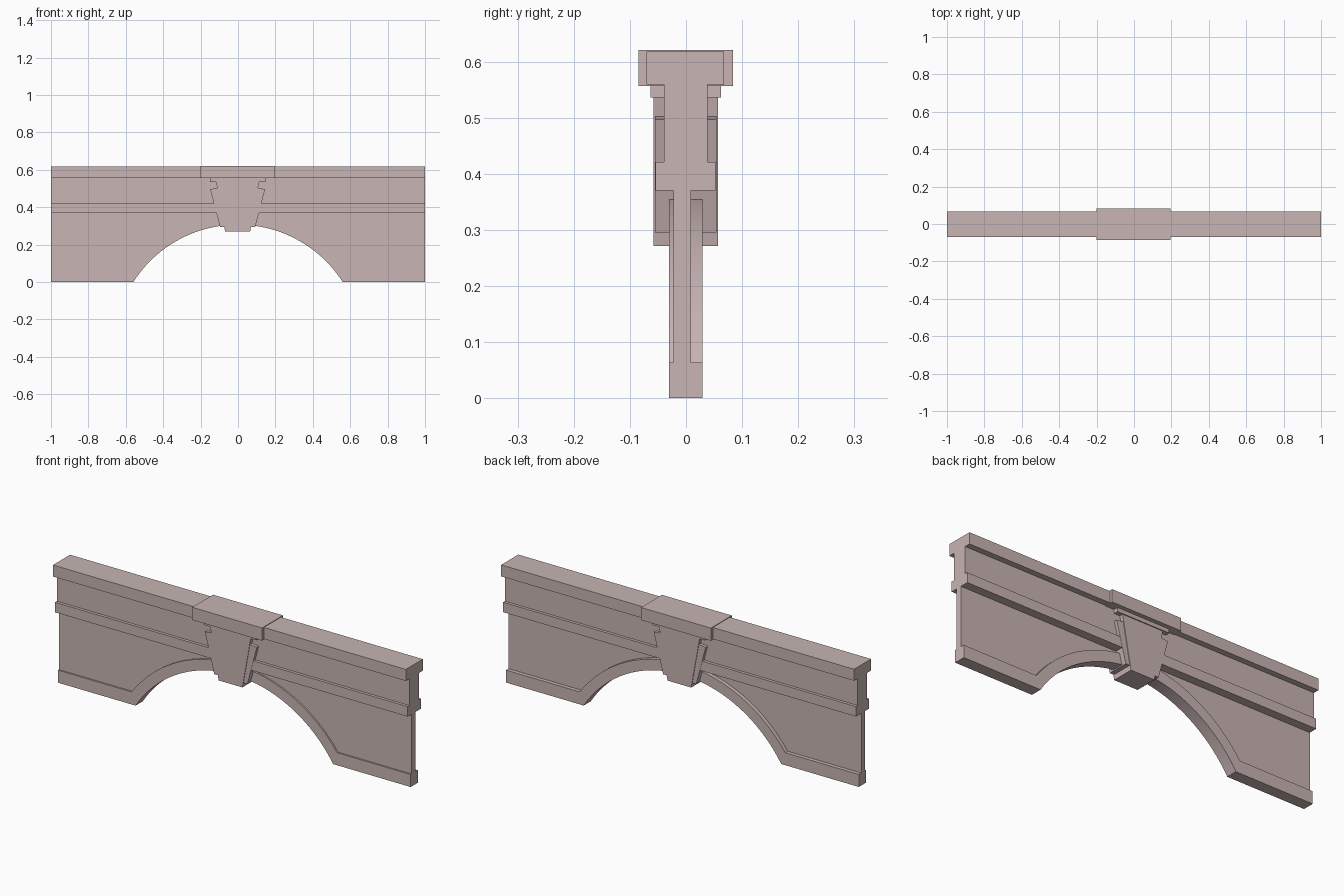
import bpy, bmesh, math

cube = bpy.data.objects.get("Cube")
if cube:
    bpy.data.objects.remove(cube, do_unlink=True)

stone = bpy.data.materials.new("pale_pink_stone")
stone.use_nodes = True
COLOUR = (0.58, 0.46, 0.455, 1)
stone.diffuse_color = COLOUR
stone.node_tree.nodes["Principled BSDF"].inputs["Base Color"].default_value = COLOUR


def extrude(name, profile, y0, y1, smooth=False):
    """Extrude an x-z outline between two depths."""
    bm = bmesh.new()
    face = bm.faces.new([bm.verts.new((x, y0, z)) for x, z in profile])
    geom = bmesh.ops.extrude_face_region(bm, geom=[face])["geom"]
    moved = [g for g in geom if isinstance(g, bmesh.types.BMVert)]
    bmesh.ops.translate(bm, verts=moved, vec=(0, y1 - y0, 0))
    bmesh.ops.recalc_face_normals(bm, faces=bm.faces)
    mesh = bpy.data.meshes.new(name)
    bm.to_mesh(mesh)
    bm.free()
    mesh.materials.append(stone)
    ob = bpy.data.objects.new(name, mesh)
    bpy.context.collection.objects.link(ob)
    if smooth:
        bpy.ops.object.select_all(action='DESELECT')
        ob.select_set(True)
        bpy.context.view_layer.objects.active = ob
        bpy.ops.object.shade_smooth_by_angle(angle=math.radians(25))
    return ob


def mirrored(right, cx=0):
    """Close an outline from its right half, listed bottom to top."""
    return [(cx + x, z) for x, z in right] + [(cx - x, z) for x, z in reversed(right)]


def block(name, half, z0, z1, y0, y1, cx=0):
    return extrude(name, mirrored([(half, z0), (half, z1)], cx), y0, y1)


CENTRE_Z = -0.357


def arc(radius, z_foot, steps=40):
    """Arch curve from the left foot to the right foot."""
    a = math.asin((z_foot - CENTRE_Z) / radius)
    angles = [math.pi - a - (math.pi - 2 * a) * i / steps for i in range(steps + 1)]
    return [(radius * math.cos(t), CENTRE_Z + radius * math.sin(t)) for t in angles]


inner = arc(0.664, 0)
outer = arc(0.719, 0.064)

# Plinth and arch moulding, one continuous band
extrude("arch_moulding",
        [(-1, 0)] + inner + [(1, 0), (1, 0.064)] + outer[::-1] + [(-1, 0.064)],
        -0.03, 0.029, smooth=True)

# Recessed spandrel panel
extrude("spandrel_panel", [(-1, 0.064)] + outer + [(1, 0.064), (1, 0.37), (-1, 0.37)],
        -0.022, 0.009, smooth=True)

# Straight courses above the arch
block("string_course", 1, 0.37, 0.421, -0.054, 0.053)
block("upper_wall", 1, 0.421, 0.559, -0.039, 0.038)
block("coping", 1, 0.559, 0.618, -0.07, 0.068)

# Keystone with side wings, neck moulding and raised cap
KX = -0.002
extrude("keystone", mirrored([(0.067, 0.271), (0.115, 0.536)], KX), -0.058, 0.057)
extrude("keystone_wings",
        mirrored([(0.094, 0.295), (0.147, 0.497), (0.108, 0.502)], KX), -0.055, 0.054)
block("keystone_neck", 0.148, 0.536, 0.556, -0.063, 0.062, KX)
block("keystone_cap", 0.198, 0.556, 0.621, -0.085, 0.084, KX)
